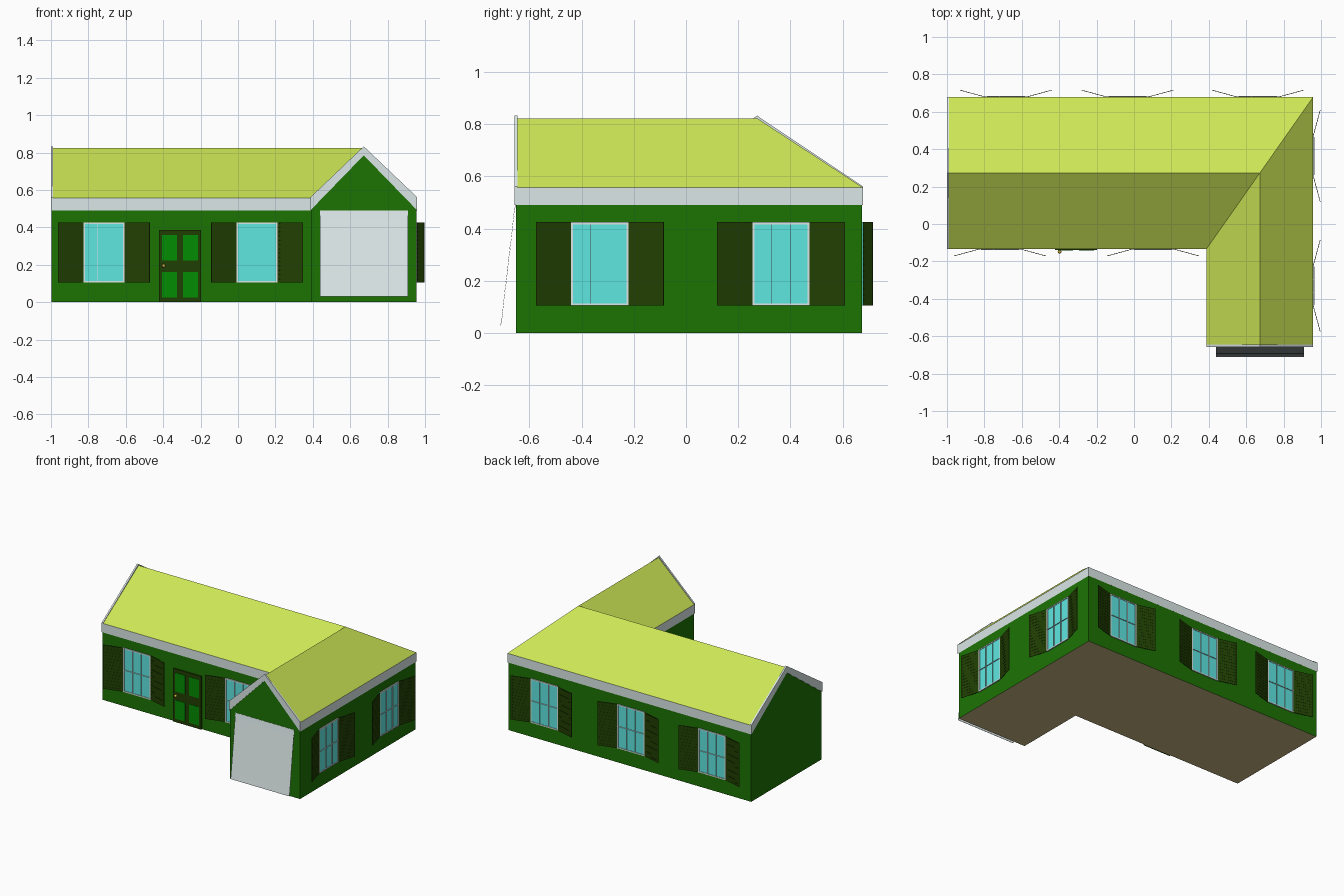
import bpy, bmesh, math
from mathutils import Matrix, Vector

if "Cube" in bpy.data.objects:
    bpy.data.objects.remove(bpy.data.objects["Cube"])


def material(name, hexcol):
    rgb = [int(hexcol[i:i + 2], 16) / 255 for i in (0, 2, 4)]
    lin = [c / 12.92 if c <= 0.04045 else ((c + 0.055) / 1.055) ** 2.4 for c in rgb]
    m = bpy.data.materials.new(name)
    m.diffuse_color = (*lin, 1)
    m.use_nodes = True
    m.node_tree.nodes["Principled BSDF"].inputs["Base Color"].default_value = m.diffuse_color
    return m


WALL = material("wall green", "1C7304")
ROOF = material("roof lime", "CCE655")
TRIM = material("trim white", "E4F0F0")
SHUT = material("shutter olive", "203F02")
GLASS = material("window cyan", "60EAE4")
DOOR = material("door panel green", "028C02")
BROWN = material("floor brown", "C9B783")
BRASS = material("knob brass", "D8B840")


def finish(name, bm, *mats):
    bmesh.ops.recalc_face_normals(bm, faces=bm.faces)
    me = bpy.data.meshes.new(name)
    bm.to_mesh(me)
    bm.free()
    for m in mats:
        me.materials.append(m)
    ob = bpy.data.objects.new(name, me)
    bpy.context.collection.objects.link(ob)
    return ob


def add_box(bm, M, x0, x1, y0, y1, z0, z1):
    c = Vector(((x0 + x1) / 2, (y0 + y1) / 2, (z0 + z1) / 2))
    S = Matrix.Diagonal((x1 - x0, y1 - y0, z1 - z0, 1))
    bmesh.ops.create_cube(bm, size=1, matrix=M @ Matrix.Translation(c) @ S)


def boxes(name, mat, M, items):
    bm = bmesh.new()
    for b in items:
        add_box(bm, M, *b)
    return finish(name, bm, mat)


# House outline: two crossing gables, hipped at the back right corner
XL, XW, XR = -1.0, 0.387, 0.958
YF, YM, YB = -0.655, -0.134, 0.679
EAVE, RIDGE, BAND, PEAK_BAND = 0.557, 0.823, 0.066, 0.038
XC, YC = (XW + XR) / 2, (YM + YB) / 2


def house_solid(inset, top_drop, bottom):
    """Closed L-shaped solid under the roof planes; bottom(z) gives lower height."""
    i = inset
    e, r = EAVE - top_drop, RIDGE - top_drop
    pts = [(XL + i, YM + i, e), (XW + i, YM + i, e), (XW + i, YF + i, e),
           (XC, YF + i, r), (XR - i, YF + i, e), (XR - i, YB - i, e),
           (XL + i, YB - i, e), (XL + i, YC, r), (XC, YC, r)]
    planes = [(0, 1, 8, 7), (1, 2, 3, 8), (4, 5, 8, 3), (5, 6, 7, 8)]
    bm = bmesh.new()
    top = [bm.verts.new(p) for p in pts]
    low = [bm.verts.new((x, y, bottom(z))) for x, y, z in pts]
    for f in planes:
        bm.faces.new([top[k] for k in f])
        bm.faces.new([low[k] for k in reversed(f)])
    for k in range(8):
        n = (k + 1) % 8
        bm.faces.new([top[k], low[k], low[n], top[n]])
    bmesh.ops.recalc_face_normals(bm, faces=bm.faces)
    return bm


# Walls with brown underside
bm = house_solid(0.004, 0.02, lambda z: 0)
for f in bm.faces:
    f.material_index = 1 if f.normal.z < -0.9 else 0
finish("walls", bm, WALL, BROWN)

# Roof slab with white fascia edges
bm = house_solid(0, 0, lambda z: z - (BAND if z < 0.7 else PEAK_BAND))
for f in bm.faces:
    f.material_index = 0 if f.normal.z > 0.1 else 1
finish("roof", bm, ROOF, TRIM)


# Raised boards along the two open gables
def gable_board(name, half, place, direction):
    e, r = EAVE + 0.004, RIDGE + 0.01
    prof = [(-half, e), (0, r), (half, e), (half, EAVE - BAND),
            (0, RIDGE - PEAK_BAND), (-half, EAVE - BAND)]
    bm = bmesh.new()
    v = [bm.verts.new(place(u, z)) for u, z in prof]
    faces = [bm.faces.new([v[k] for k in q]) for q in ((0, 1, 4, 5), (1, 2, 3, 4))]
    g = bmesh.ops.extrude_face_region(bm, geom=faces, use_keep_orig=True)
    moved = [x for x in g["geom"] if isinstance(x, bmesh.types.BMVert)]
    bmesh.ops.translate(bm, vec=direction, verts=moved)
    finish(name, bm, TRIM)


gable_board("left_gable_board", (YB - YM) / 2,
            lambda u, z: (XL - 0.001, YC + u, z), (0.012, 0, 0))
gable_board("front_gable_board", (XR - XW) / 2,
            lambda u, z: (XC + u, YF - 0.002, z), (0, 0.012, 0))


# Window with thin grid bars and two half-open louvred shutters; local -y is outward
def window(name, x, y, turn):
    M = Matrix.Translation((x, y, 0.265)) @ Matrix.Rotation(turn, 4, 'Z')
    w, h, t = 0.11, 0.16, 0.008
    boxes(name + "_glass", GLASS, M, [(-w, w, -0.003, 0.004, -h, h)])
    boxes(name + "_frame", TRIM, M, [
        (-w, -w + t, -0.007, 0.003, -h, h), (w - t, w, -0.007, 0.003, -h, h),
        (-w + t, w - t, -0.007, 0.003, h - t, h),
        (-w + t, w - t, -0.007, 0.003, -h, -h + t)])
    bars = [(s * 0.035 - 0.0006, s * 0.035 + 0.0006, -0.009, 0.002, -h + t, h - t)
            for s in (-1, 1)]
    bars.append((-w + t, w - t, -0.009, 0.002, -0.0006, 0.0006))
    boxes(name + "_bars", TRIM, M, bars)

    ang, ln, n = 0.265, 0.14, 14
    for side, s in (("left", -1), ("right", 1)):
        rot = -ang if s > 0 else math.pi + ang
        S = M @ Matrix.Translation((s * w, -0.004, 0)) @ Matrix.Rotation(rot, 4, 'Z')
        parts = [(0, ln, -0.0005, 0.0005, -h, h),
                 (0, 0.012, -0.0015, 0.0015, -h, h),
                 (ln - 0.012, ln, -0.0015, 0.0015, -h, h)]
        step = 2 * h / n
        for k in range(n):
            z = -h + k * step
            parts.append((0.012, ln - 0.012, -0.0015, 0.0015, z, z + step * 0.75))
        boxes(name + "_" + side + "_shutter", SHUT, S, parts)


for k, x in enumerate((-0.717, 0.102)):
    window(f"front_window_{k + 1}", x, YM + 0.004, 0)
for k, x in enumerate((-0.685, -0.035, 0.662)):
    window(f"back_window_{k + 1}", x, YB - 0.004, math.pi)
for k, y in enumerate((-0.33, 0.364)):
    window(f"right_window_{k + 1}", XR - 0.003, y, math.pi / 2)

# Front door with four raised panels and a knob
D = Matrix.Translation((-0.31, YM + 0.004, 0))
boxes("front_door", SHUT, D, [(-0.112, 0.112, -0.010, 0.004, 0, 0.385)])
boxes("door_panels", DOOR, D, [
    (cx - 0.04, cx + 0.04, -0.013, -0.008, z, z + 0.135)
    for cx in (-0.055, 0.055) for z in (0.026, 0.224)])
bm = bmesh.new()
bmesh.ops.create_uvsphere(bm, u_segments=12, v_segments=8, radius=0.010,
                          matrix=D @ Matrix.Translation((-0.088, -0.018, 0.195)))
finish("door_knob", bm, BRASS)

# Garage door: overlapping slats leaning out towards the bottom
bm = bmesh.new()
n, z0, z1, ya, yb = 11, 0.03, 0.49, -0.656, -0.71
pts = []
for k in range(n):
    for t, lip in ((k / n, 0.0025), ((k + 1) / n, 0)):
        pts.append((ya + (yb - ya) * t + lip, z1 + (z0 - z1) * t))
rows = [[bm.verts.new((x, y, z)) for x in (0.438, 0.91)] for y, z in pts]
for a, b in zip(rows, rows[1:]):
    bm.faces.new((a[0], b[0], b[1], a[1]))
door = finish("garage_door", bm, TRIM)
mod = door.modifiers.new("thickness", 'SOLIDIFY')
mod.thickness = 0.002
mod.offset = 0
